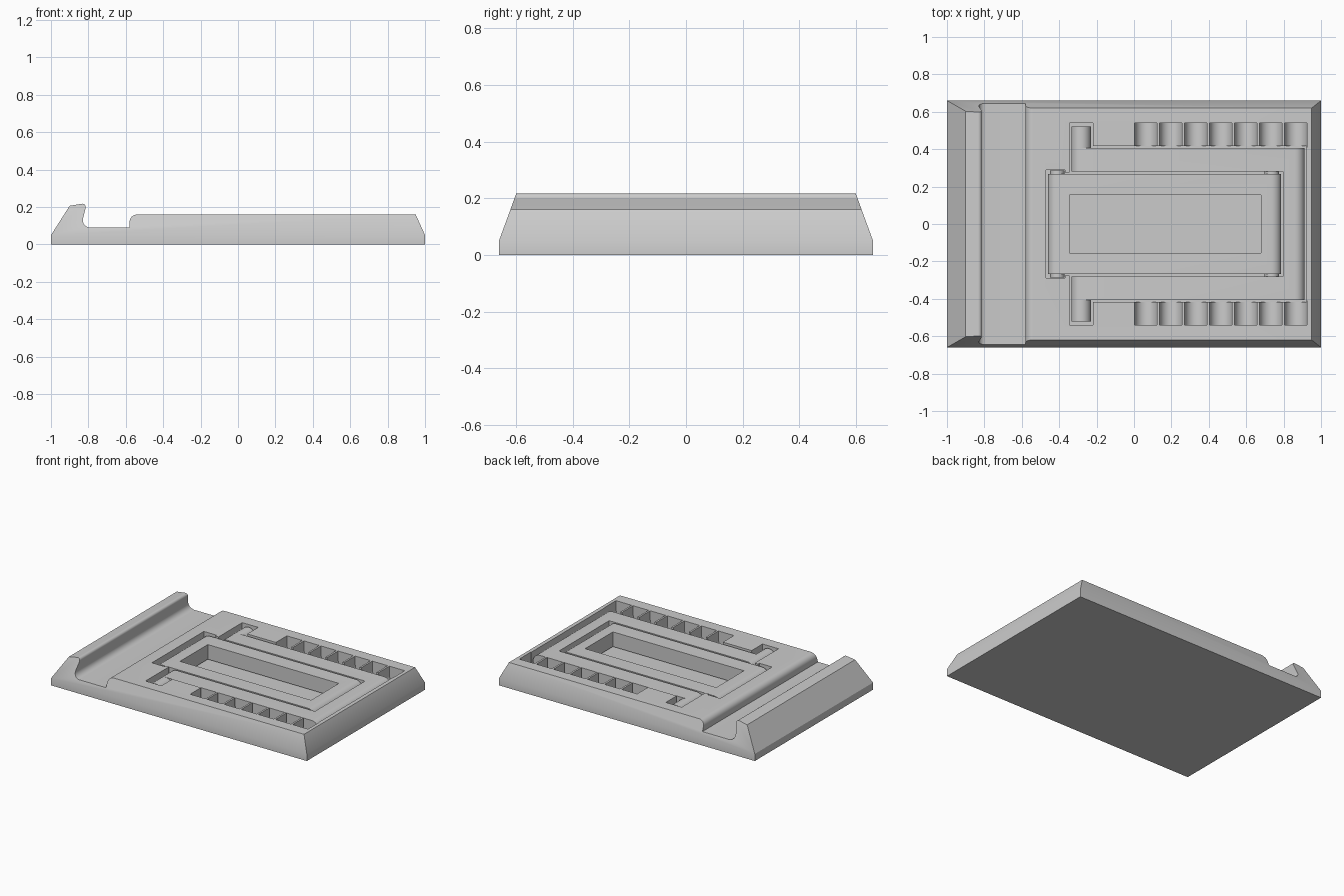
import bpy, bmesh, math

cube = bpy.data.objects.get("Cube")
if cube:
    bpy.data.objects.remove(cube, do_unlink=True)

grey = bpy.data.materials.new("light_grey_plastic")
grey.use_nodes = True
colour = (0.6, 0.6, 0.6, 1)
grey.diffuse_color = colour
grey.node_tree.nodes["Principled BSDF"].inputs["Base Color"].default_value = colour


def make_object(name, bm):
    bmesh.ops.recalc_face_normals(bm, faces=bm.faces)
    mesh = bpy.data.meshes.new(name)
    bm.to_mesh(mesh)
    bm.free()
    mesh.materials.append(grey)
    ob = bpy.data.objects.new(name, mesh)
    bpy.context.collection.objects.link(ob)
    return ob


def add_prism(bm, points, low, high, axis):
    """Extrude a 2D outline along y (points are x, z) or z (points are x, y)."""
    def place(p, t):
        return (p[0], t, p[1]) if axis == "y" else (p[0], p[1], t)
    a = [bm.verts.new(place(p, low)) for p in points]
    b = [bm.verts.new(place(p, high)) for p in points]
    n = len(points)
    for i in range(n):
        j = (i + 1) % n
        bm.faces.new((a[i], a[j], b[j], b[i]))
    bm.faces.new(a)
    bm.faces.new(b)


def prism(name, points, low, high, axis):
    bm = bmesh.new()
    add_prism(bm, points, low, high, axis)
    return make_object(name, bm)


def rect(x0, x1, y0, y1):
    return [(x0, y0), (x1, y0), (x1, y1), (x0, y1)]


def arc(cx, cz, r, start, end, steps=12):
    angles = [math.radians(start + (end - start) * i / steps) for i in range(steps + 1)]
    return [(cx + r * math.cos(a), cz + r * math.sin(a)) for a in angles]


def stadium(x0, x1, z, r):
    return arc(x1 - r, z, r, -90, 90) + arc(x0 + r, z, r, 90, 270)


def cut(ob, cutter):
    mod = ob.modifiers.new("cut", "BOOLEAN")
    mod.operation = "DIFFERENCE"
    mod.solver = "EXACT"
    mod.object = cutter
    cutter.hide_render = True
    bpy.context.view_layer.objects.active = ob
    bpy.ops.object.modifier_apply(modifier=mod.name)
    bpy.data.objects.remove(cutter, do_unlink=True)


def smooth(ob):
    bpy.ops.object.select_all(action="DESELECT")
    ob.select_set(True)
    bpy.context.view_layer.objects.active = ob
    bpy.ops.object.shade_smooth_by_angle(angle=math.radians(30))


# Base body: side profile with a hooked lip and trough, ends leaning inward
RIM, HALF, TOP = 0.05, 0.66, 0.16
upper = [(-1, RIM), (-0.9, 0.207)]
upper += arc(-0.832, 0.2, 0.018, 100, -10, 6)
upper += arc(-0.79, 0.13, 0.04, 170, 270, 8)
upper += [(-0.58, 0.09)]
upper += arc(-0.54, 0.12, 0.04, 180, 90, 8)
upper += [(0.95, TOP), (1, RIM)]

bm = bmesh.new()
sides = []
for s in (-1, 1):
    ring = [bm.verts.new((x, s * (HALF - (z - RIM) * 0.365), z)) for x, z in upper]
    foot = [bm.verts.new((x, s * HALF, 0)) for x in (1, -1)]
    bm.faces.new(ring)
    bm.faces.new([ring[0], ring[-1]] + foot)
    sides.append(ring + foot)
a, b = sides
for i in range(len(a)):
    j = (i + 1) % len(a)
    bm.faces.new((a[i], a[j], b[j], b[i]))
body = make_object("base_body", bm)

# Recess that holds the folding parts
FLOOR = 0.04
half = [(-0.47, 0.29), (-0.37, 0.29), (-0.37, 0.275), (-0.345, 0.275), (-0.345, 0.54),
        (-0.22, 0.54), (-0.22, 0.418), (0.922, 0.418)]
outline = half + [(x, -y) for x, y in reversed(half)]
cut(body, prism("recess_cutter", outline, FLOOR, 0.3, "z"))

# Two rows of round-bottomed stop notches opening onto the recess
bm = bmesh.new()
for i in range(7):
    cx = 0.064 + i * 0.1335
    notch = [(cx - 0.06, 0.3)] + arc(cx, 0.1, 0.06, 180, 360, 16) + [(cx + 0.06, 0.3)]
    for s in (-1, 1):
        add_prism(bm, notch, *sorted((s * 0.41, s * 0.54)), "y")
cut(body, make_object("notch_cutter", bm))
smooth(body)

# Folding U-shaped leg with rounded ends
MID, R = 0.1, 0.052
leg = prism("folding_leg", stadium(-0.335, 0.912, MID, R), -0.405, 0.405, "y")
cut(leg, prism("leg_cutter", rect(-0.6, 0.797, -0.28, 0.28), 0, 0.3, "z"))
smooth(leg)

# Inner support frame with an open middle
frame = prism("support_frame", stadium(-0.46, 0.787, MID, R), -0.267, 0.267, "y")
cut(frame, prism("window_cutter", rect(-0.345, 0.68, -0.155, 0.155), 0, 0.3, "z"))
smooth(frame)

# Hinge pins on both sides
for side, s in (("left", 1), ("right", -1)):
    for part, x, r, y0, y1 in (("leg_pivot", -0.283, R, 0.4, 0.522),
                               ("frame_rear_pin", 0.737, 0.038, 0.26, 0.29),
                               ("frame_front_pin", -0.41, 0.038, 0.26, 0.285)):
        pin = prism(f"{part}_{side}", arc(x, MID, r, 0, 345, 23),
                    *sorted((s * y0, s * y1)), "y")
        smooth(pin)
